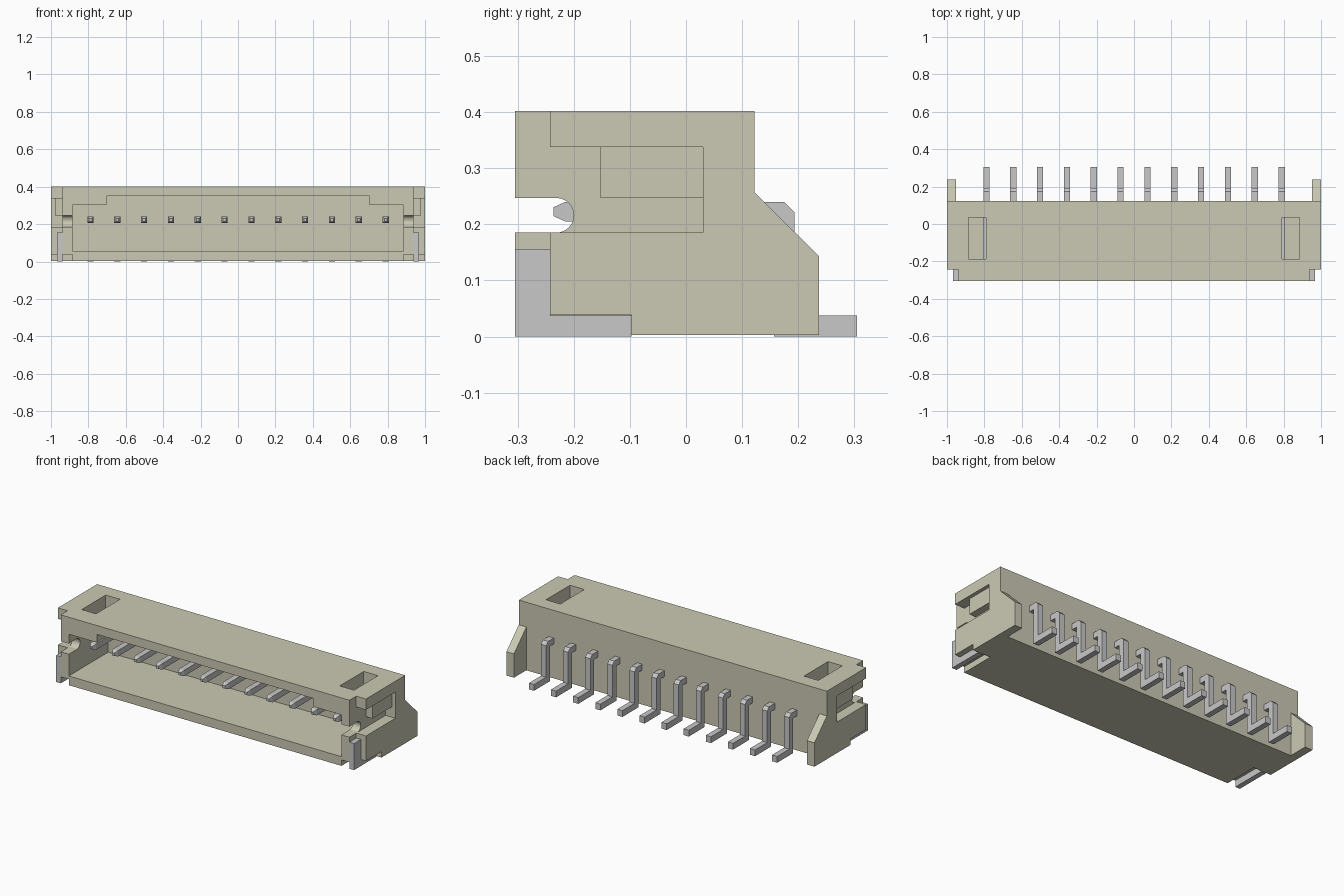
import bpy, bmesh, math

if "Cube" in bpy.data.objects:
    bpy.data.objects.remove(bpy.data.objects["Cube"], do_unlink=True)


def material(name, rgb):
    m = bpy.data.materials.new(name)
    m.use_nodes = True
    m.diffuse_color = (*rgb, 1)
    m.node_tree.nodes["Principled BSDF"].inputs["Base Color"].default_value = (*rgb, 1)
    return m


PLASTIC = material("beige plastic", (0.60, 0.59, 0.46))
METAL = material("grey metal", (0.58, 0.58, 0.58))


def prism(name, profile, lo, hi, axis, mat=PLASTIC):
    """Extrude a 2D profile along x (points are y, z) or along y (points are x, z)."""
    bm = bmesh.new()

    def place(p, t):
        return (t, p[0], p[1]) if axis == "x" else (p[0], t, p[1])
    a = [bm.verts.new(place(p, lo)) for p in profile]
    b = [bm.verts.new(place(p, hi)) for p in profile]
    n = len(profile)
    bm.faces.new(a)
    bm.faces.new(b[::-1])
    for i in range(n):
        bm.faces.new((a[i], b[i], b[(i + 1) % n], a[(i + 1) % n]))
    bmesh.ops.recalc_face_normals(bm, faces=bm.faces)
    me = bpy.data.meshes.new(name)
    bm.to_mesh(me)
    bm.free()
    me.materials.append(mat)
    ob = bpy.data.objects.new(name, me)
    bpy.context.collection.objects.link(ob)
    return ob


def box(name, x, y, z, mat=PLASTIC):
    return prism(name, [(y[0], z[0]), (y[1], z[0]), (y[1], z[1]), (y[0], z[1])],
                 x[0], x[1], "x", mat)


def cut(target, cutter):
    cutter.hide_render = True
    mod = target.modifiers.new("cut", "BOOLEAN")
    mod.operation, mod.solver, mod.object = "DIFFERENCE", "EXACT", cutter
    bpy.context.view_layer.objects.active = target
    bpy.ops.object.modifier_apply(modifier=mod.name)
    bpy.data.objects.remove(cutter, do_unlink=True)


def span(s, a, b):
    """Mirrored x range."""
    return sorted((s * a, s * b))


# Housing shell with its stepped mating cavity
housing = box("housing", (-1, 1), (-0.305, 0.122), (0.003, 0.402))
cavity = [(-0.885, 0.057), (0.885, 0.057), (0.885, 0.302), (0.703, 0.302),
          (0.703, 0.35), (-0.703, 0.35), (-0.703, 0.302), (-0.885, 0.302)]
cut(housing, prism("cavity_cutter", cavity, -0.5, 0.06, "y"))

# Round-ended slot profile through the side walls
r, zc = 0.031, 0.216
slot = [(-0.5, zc - r), (-0.5, zc + r)] + [
    (-0.231 + r * math.sin(a), zc + r * math.cos(a))
    for a in (math.pi * i / 12 for i in range(13))]

for s, side in ((1, "left"), (-1, "right")):
    # Front corner, side recess, slot, top window and foot notch
    cut(housing, box("corner_cutter", span(s, 0.937, 1.2), (-0.5, -0.242), (-0.1, 0.5)))
    cut(housing, box("recess_cutter", span(s, 0.937, 1.2), (-0.5, 0.03), (0.185, 0.338)))
    cut(housing, prism("slot_cutter", slot, *span(s, 0.84, 1.1), "x"))
    cut(housing, box("window_cutter", span(s, 0.791, 0.884), (-0.187, 0.036), (0.2, 0.5)))
    cut(housing, box("notch_cutter", span(s, 0.885, 1.2), (-0.5, -0.097), (-0.1, 0.038)))

    # Latch block in the side recess
    box(side + "_latch_block", span(s, 0.936, 0.979), (-0.152, 0.031), (0.247, 0.339))
    # Rear ear with sloped top
    ear = [(0.121, 0.003), (0.237, 0.003), (0.237, 0.143), (0.122, 0.257), (0.121, 0.257)]
    prism(side + "_rear_ear", ear, *span(s, 0.951, 1.0), "x")
    # L-shaped solder tab
    tab = [(-0.305, 0), (-0.097, 0), (-0.097, 0.037), (-0.242, 0.037),
           (-0.242, 0.156), (-0.305, 0.156)]
    prism(side + "_solder_tab", tab, *span(s, 0.937, 0.967), "x", METAL)

# Bent contact pins with tapered tips
W = 0.0165
path = [(-0.215, 0.205), (0.157, 0.205), (0.157, 0), (0.305, 0), (0.305, 0.037),
        (0.193, 0.037), (0.193, 0.222), (0.175, 0.24), (-0.215, 0.24)]
for i in range(12):
    x = -0.789 + i * 0.1435
    pin = prism("pin_%02d" % (i + 1), path, x - W, x + W, "x", METAL)
    bm = bmesh.new()
    bm.from_mesh(pin.data)
    tip = min(bm.faces, key=lambda f: f.calc_center_median().y)
    tip = bmesh.ops.extrude_discrete_faces(bm, faces=[tip])["faces"][0]
    c = tip.calc_center_median()
    for v in tip.verts:
        v.co = c + (v.co - c) * 0.45
        v.co.y -= 0.021
    bm.to_mesh(pin.data)
    bm.free()
